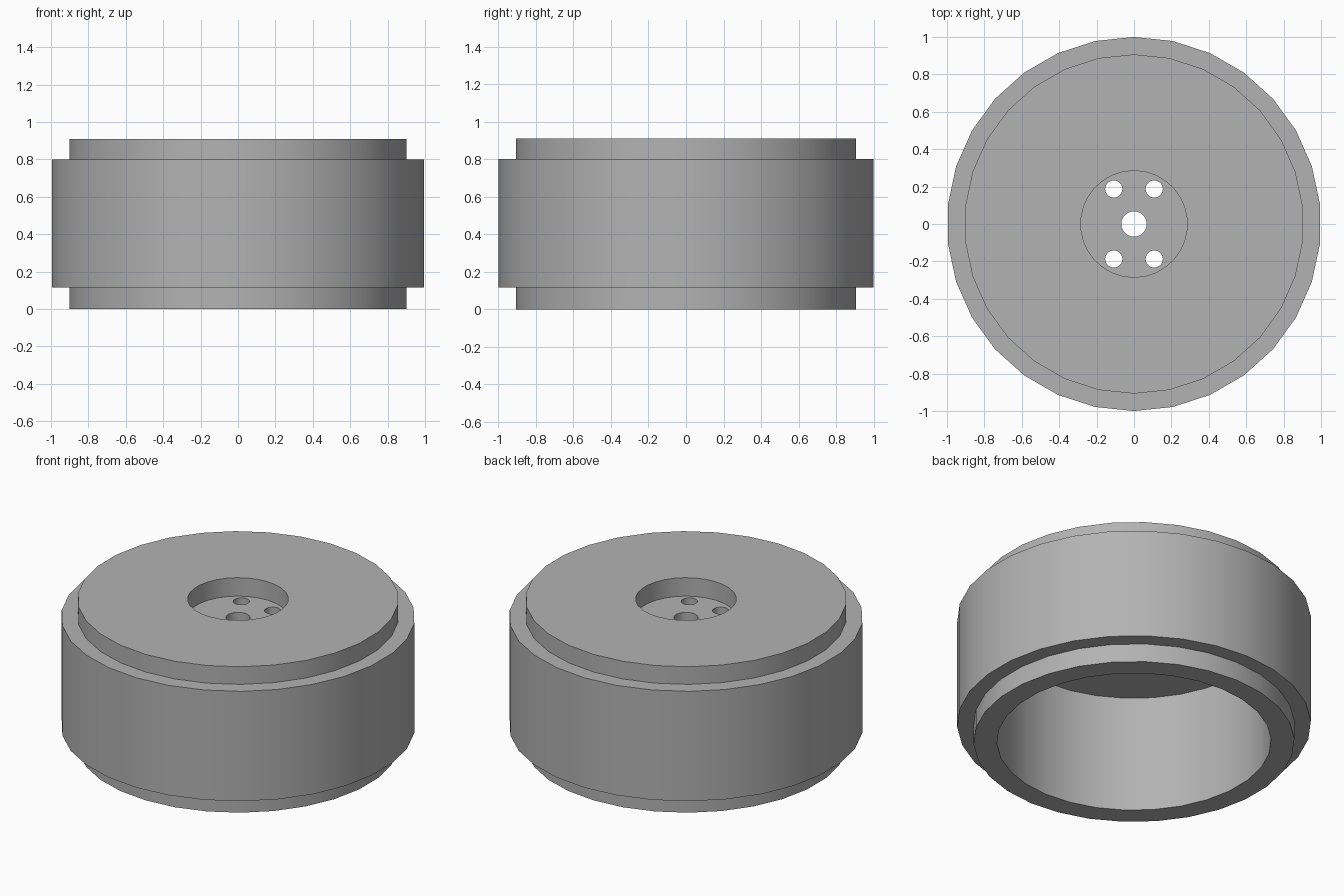
import bpy
import bmesh
from math import cos, sin, pi, radians

SEGMENTS = 30

cube = bpy.data.objects.get("Cube")
if cube:
    bpy.data.objects.remove(cube, do_unlink=True)

grey = bpy.data.materials.new("plain grey")
grey.use_nodes = True
colour = (0.45, 0.45, 0.45, 1)
grey.diffuse_color = colour
grey.node_tree.nodes["Principled BSDF"].inputs["Base Color"].default_value = colour


def add_object(name, bm):
    bmesh.ops.recalc_face_normals(bm, faces=bm.faces)
    mesh = bpy.data.meshes.new(name)
    bm.to_mesh(mesh)
    bm.free()
    mesh.materials.append(grey)
    obj = bpy.data.objects.new(name, mesh)
    bpy.context.collection.objects.link(obj)
    return obj


def lathe(name, profile):
    """Turn an (radius, height) profile, capped flat at both ends."""
    bm = bmesh.new()
    rings = []
    for r, z in profile:
        angles = [pi / 2 + 2 * pi * i / SEGMENTS for i in range(SEGMENTS)]
        rings.append([bm.verts.new((r * cos(a), r * sin(a), z)) for a in angles])
    for low, high in zip(rings, rings[1:]):
        for i in range(SEGMENTS):
            j = (i + 1) % SEGMENTS
            bm.faces.new((low[i], low[j], high[j], high[i]))
    bm.faces.new(rings[0])
    bm.faces.new(rings[-1])
    return add_object(name, bm)


# Drum: hollow underneath, stepped outside, round recess on top
drum = lathe("hollow_drum", [
    (0.775, 0.73), (0.775, 0), (0.907, 0), (0.907, 0.115), (1, 0.115),
    (1, 0.8), (0.907, 0.8), (0.907, 0.91), (0.285, 0.91), (0.285, 0.795),
])

# Drill the centre hole and four bolt holes through the hub plate
bm = bmesh.new()
holes = [(0, 0, 0.068)]
holes += [(0.216 * cos(radians(a)), 0.216 * sin(radians(a)), 0.046)
          for a in (60, 120, 240, 300)]
for x, y, r in holes:
    made = bmesh.ops.create_cone(bm, cap_ends=True, segments=24,
                                 radius1=r, radius2=r, depth=0.14)
    bmesh.ops.translate(bm, verts=made["verts"], vec=(x, y, 0.765))
drills = add_object("hole_cutters", bm)
drills.hide_render = True

cut = drum.modifiers.new("holes", "BOOLEAN")
cut.operation = "DIFFERENCE"
cut.solver = "EXACT"
cut.object = drills
bpy.context.view_layer.objects.active = drum
drum.select_set(True)
bpy.ops.object.modifier_apply(modifier=cut.name)
bpy.data.objects.remove(drills, do_unlink=True)

# Smooth walls, crisp rims
bpy.ops.object.shade_smooth_by_angle(angle=radians(30))
